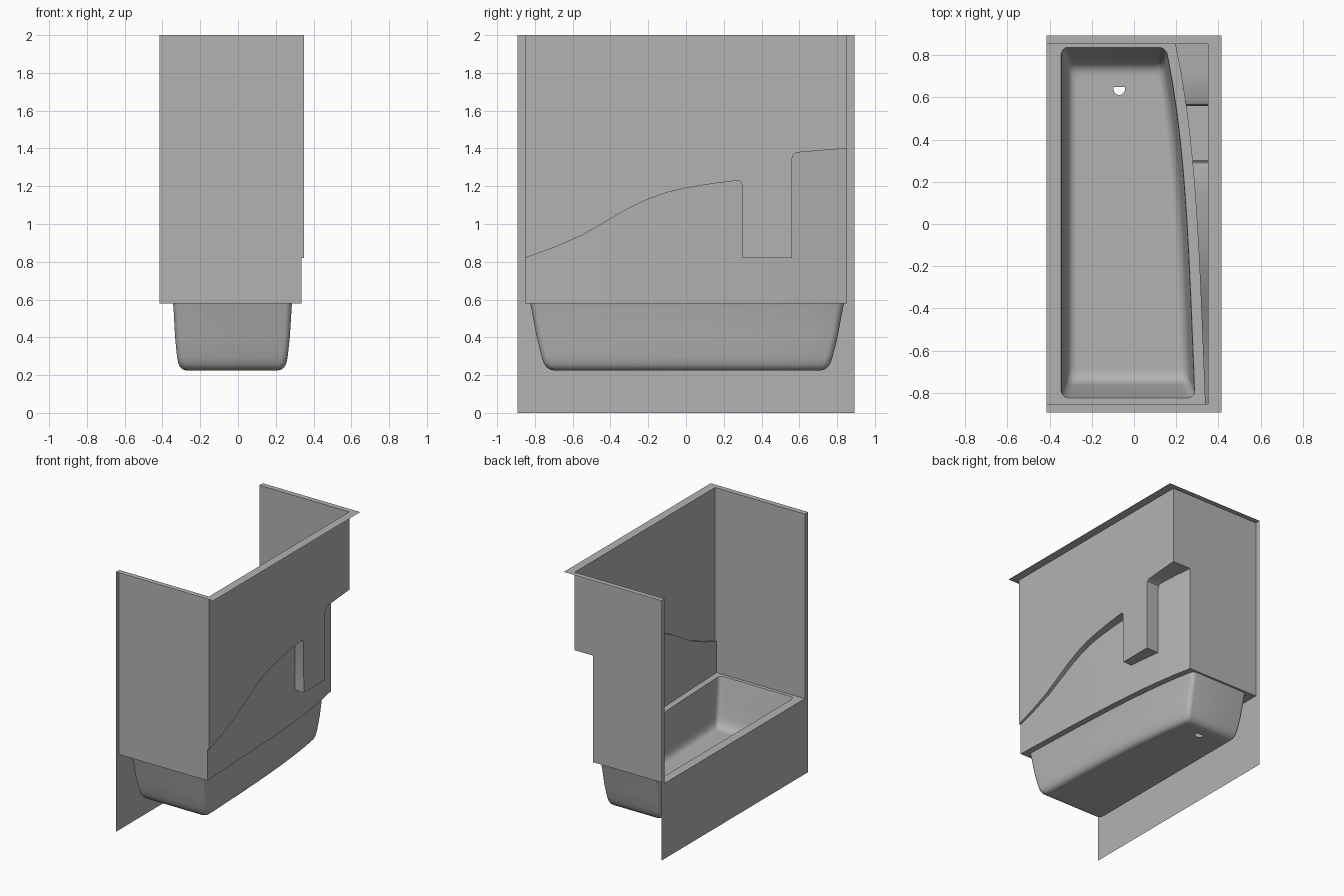
import bpy, bmesh, math
from mathutils import Vector

cube = bpy.data.objects.get("Cube")
if cube:
    bpy.data.objects.remove(cube, do_unlink=True)

FRONT, BACK, END = -0.415, 0.35, 0.853      # wall planes
RIM, TOP, LIP = 0.58, 2.0, 0.893            # deck height, full height, flange reach

mat = bpy.data.materials.new("light grey acrylic")
mat.use_nodes = True
grey = (0.45, 0.45, 0.45, 1)
mat.diffuse_color = grey
mat.node_tree.nodes["Principled BSDF"].inputs["Base Color"].default_value = grey


def make(name, polys, smooth=False):
    """Join polygons into one welded sheet object."""
    bm = bmesh.new()
    for poly in polys:
        bm.faces.new([bm.verts.new(p) for p in poly])
    bmesh.ops.remove_doubles(bm, verts=bm.verts, dist=0.0003)
    bmesh.ops.recalc_face_normals(bm, faces=bm.faces)
    mesh = bpy.data.meshes.new(name)
    bm.to_mesh(mesh)
    bm.free()
    mesh.materials.append(mat)
    ob = bpy.data.objects.new(name, mesh)
    bpy.context.collection.objects.link(ob)
    if smooth:
        bpy.ops.object.select_all(action='DESELECT')
        ob.select_set(True)
        bpy.context.view_layer.objects.active = ob
        bpy.ops.object.shade_smooth_by_angle(angle=math.radians(30))
    return ob


def strip(a, b, closed=False):
    """Quads between two point rows, skipping collapsed ones."""
    out = []
    n = len(a)
    for i in range(n if closed else n - 1):
        j = (i + 1) % n
        quad = [Vector(p) for p in (a[i], a[j], b[j], b[i])]
        if (quad[0] - quad[1]).length > 0.001 or (quad[2] - quad[3]).length > 0.001:
            if (quad[2] - quad[0]).cross(quad[3] - quad[1]).length > 1e-7:
                out.append(quad)
    return out


def lower_x(y):
    """Bowed plan line of the lower back wall."""
    t = (y + END) / (2 * END)
    return 0.337 - 0.066 * t - 0.076 * t ** 4


# Back panel: upper wall, sculpted ledge with niche, bowed lower wall
ledge = [(-END, .82), (-.7, .875), (-.55, .94), (-.4, 1.027), (-.3, 1.085),
         (-.2, 1.132), (-.1, 1.167), (0, 1.19), (.13, 1.212), (.27, 1.23),
         (.29, 1.225), (.298, 1.2), (.3, .82), (.43, .82), (.56, .82),
         (.56, 1.34), (.566, 1.365), (.585, 1.378), (.72, 1.39), (END, 1.4)]
outer = [(BACK, y, z) for y, z in ledge]
inner = [(lower_x(y), y, z) for y, z in ledge]
make("upper_back_wall", strip(outer, [(BACK, y, TOP) for y, z in ledge]))
make("back_ledge", strip(outer, inner), True)
make("lower_back_wall", strip(inner, [(lower_x(y), y, RIM) for y, z in ledge]), True)

# End walls, stepped in below the ledge
for name, y, step in (("front_end_wall", -END, .82), ("back_end_wall", END, 1.4)):
    x = lower_x(y)
    outline = [(FRONT, RIM), (x, RIM), (x, step), (BACK, step), (BACK, TOP), (FRONT, TOP)]
    make(name, [[(px, y, pz) for px, pz in outline]])

# Apron and nailing flanges
make("apron", [[(FRONT, -LIP, 0), (FRONT, LIP, 0), (FRONT, LIP, RIM), (FRONT, -LIP, RIM)]])
for name, s in (("front_side_flange", -1), ("back_side_flange", 1)):
    make(name, [[(FRONT, s * END, RIM), (FRONT, s * LIP, RIM),
                 (FRONT, s * LIP, TOP), (FRONT, s * END, TOP)]])
wall_line = [(FRONT, -END, TOP), (BACK, -END, TOP), (BACK, END, TOP), (FRONT, END, TOP)]
lip_line = [(FRONT, -LIP, TOP), (-FRONT, -LIP, TOP), (-FRONT, LIP, TOP), (FRONT, LIP, TOP)]
make("top_flange", strip(wall_line, lip_line))


def loop(z, y0, y1, left, gap, r):
    """Rounded plan outline whose +x side follows the bowed wall."""
    pts = []
    corners = ((1, -1), (1, 1), (-1, 1), (-1, -1))
    w, h = 0.3, (y1 - y0) / 2
    for k, (sx, sy) in enumerate(corners):
        for i in range(7):
            a = math.radians(-90 + 90 * k + 15 * i)
            pts.append((sx * (w - r) + r * math.cos(a), sy * (h - r) + r * math.sin(a)))
        if k in (0, 2):                      # extra points on the long sides
            for i in range(1, 12):
                pts.append((sx * w, sy * (h - r) * (1 - i / 6)))
    out = []
    for u, v in pts:
        y = (y0 + y1) / 2 + v
        f = (u / w + 1) / 2
        out.append((left + (lower_x(y) - gap - left) * f, y, z))
    return out


# Tub: flat deck, sloped basin with rounded bottom, floor with drain opening
loops = [loop(RIM, -END, END, FRONT, 0, 0.0)]
for z, dy, dx in ((RIM, 0, 0), (.565, .004, .003), (.4, .035, .012), (.3, .06, .022),
                  (.265, .071, .028), (.243, .085, .038), (.23, .103, .052),
                  (.225, .125, .07), (.225, .14, .085)):
    loops.append(loop(z, -.825 + dy, .837 - dy, -.345 + dx, .047 + dx, .035))
cx, cy = -.07, .64
drain = []
for x, y, z in loops[-1]:
    a = math.atan2(y - cy, x - cx)
    drain.append((cx + .028 * math.cos(a), cy + .028 * math.sin(a), z))
loops.append(drain)
faces = []
for a, b in zip(loops, loops[1:]):
    faces += strip(a, b, True)
make("tub", faces, True)
